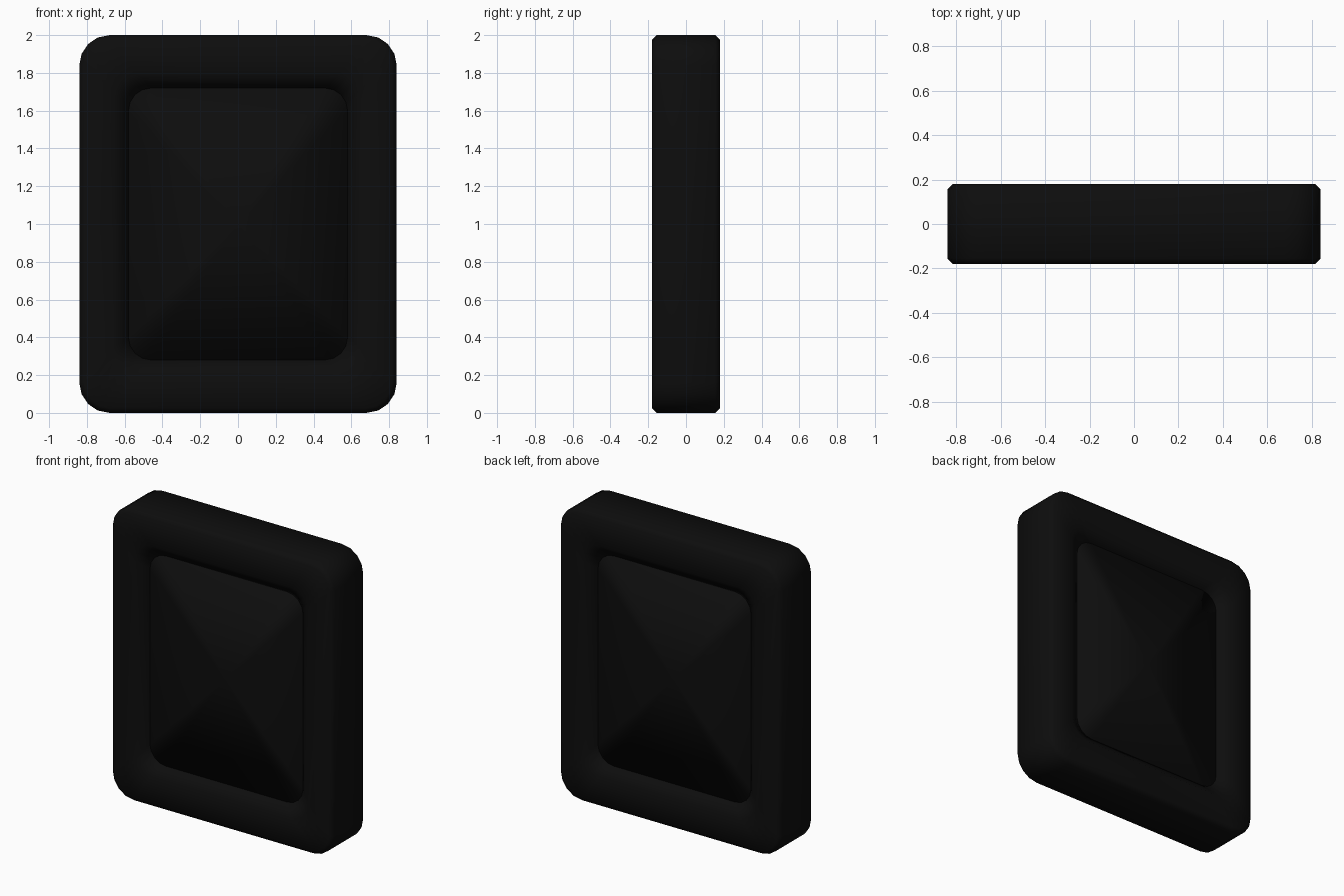
import bpy
import bmesh
from math import sin, cos, pi

if "Cube" in bpy.data.objects:
    bpy.data.objects.remove(bpy.data.objects["Cube"], do_unlink=True)

black = bpy.data.materials.new("soft black")
black.use_nodes = True
COLOR = (0.004, 0.004, 0.004, 1)
black.diffuse_color = COLOR
black.node_tree.nodes["Principled BSDF"].inputs["Base Color"].default_value = COLOR

SEGMENTS = 4


def ring(bm, half_w, half_h, radius, y):
    """Rounded rectangle of vertices facing along y, centred at z = 1."""
    verts = []
    for corner, (sx, sz) in enumerate(((1, 1), (-1, 1), (-1, -1), (1, -1))):
        for i in range(SEGMENTS + 1):
            a = pi / 2 * (corner + i / SEGMENTS)
            x = sx * (half_w - radius) + radius * cos(a)
            z = sz * (half_h - radius) + radius * sin(a)
            verts.append(bm.verts.new((x, y, 1 + z)))
    return verts


def bridge(bm, a, b):
    for i in range(len(a)):
        j = (i + 1) % len(a)
        bm.faces.new((a[i], a[j], b[j], b[i]))


def finish(bm, name):
    bmesh.ops.recalc_face_normals(bm, faces=bm.faces)
    mesh = bpy.data.meshes.new(name)
    bm.to_mesh(mesh)
    bm.free()
    mesh.materials.append(black)
    mesh.shade_smooth()
    obj = bpy.data.objects.new(name, mesh)
    bpy.context.collection.objects.link(obj)
    return obj


# Frame: closed loop of rings with chamfered rim and sloped openings on both sides
half = [(0.58, 0.72, 0.12, 0.125), (0.66, 0.79, 0.13, 0.18),
        (0.815, 0.975, 0.14, 0.18), (0.84, 1.0, 0.16, 0.155)]
profile = [(w, h, r, -y) for w, h, r, y in half] + half[::-1]
bm = bmesh.new()
rings = [ring(bm, *p) for p in profile]
for k, current in enumerate(rings):
    bridge(bm, current, rings[(k + 1) % len(rings)])
finish(bm, "frame")

# Panel: slab with a gently domed front and back
bm = bmesh.new()
edges = [ring(bm, 0.58, 0.72, 0.12, y) for y in (-0.125, 0.125)]
bridge(bm, *edges)
for loop, y in zip(edges, (-0.14, 0.14)):
    centre = bm.verts.new((0, y, 1))
    for i, v in enumerate(loop):
        bm.faces.new((v, loop[(i + 1) % len(loop)], centre))
finish(bm, "panel")
